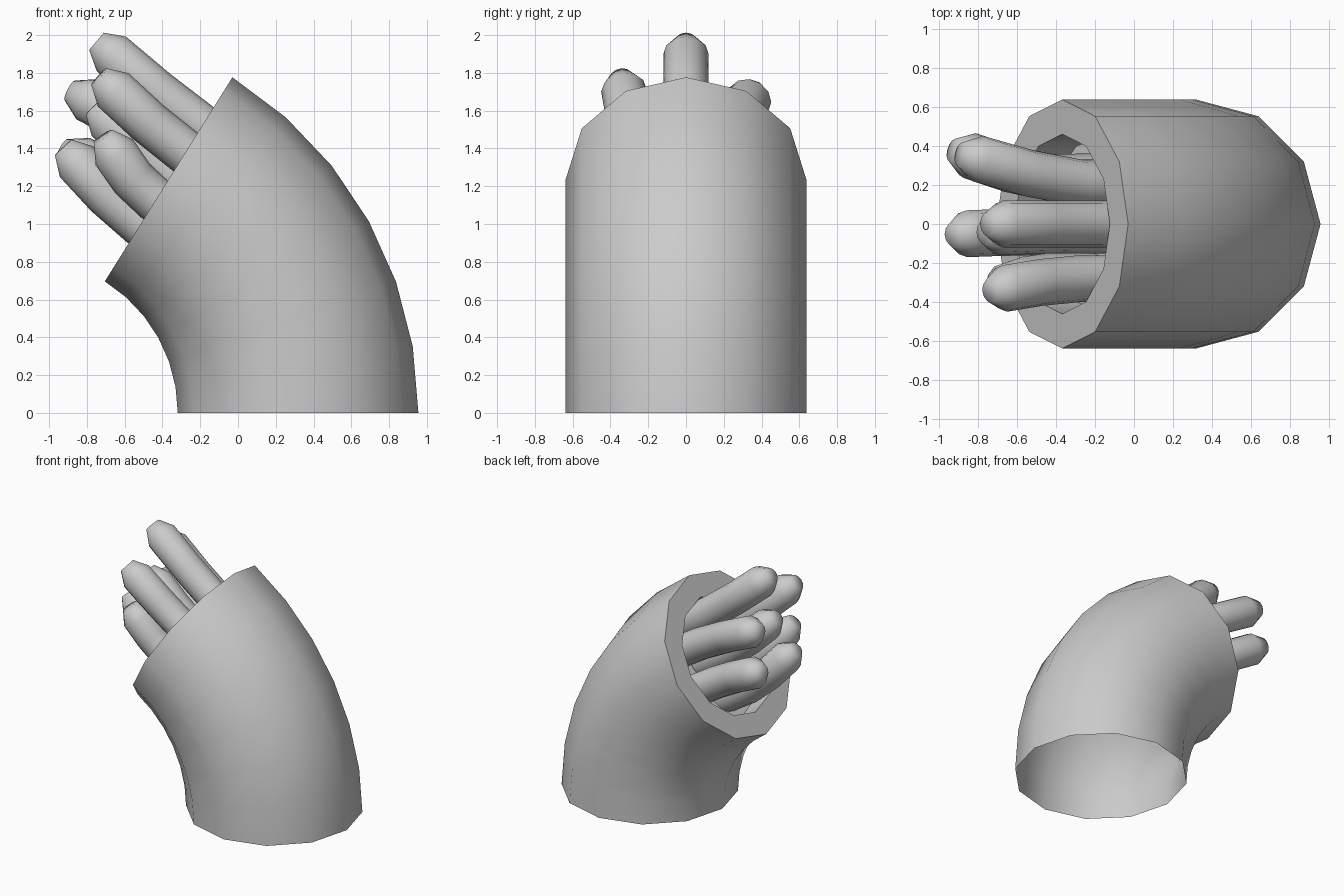
import bpy, bmesh
from math import sin, cos, pi, radians
from mathutils import Vector

cube = bpy.data.objects.get("Cube")
if cube:
    bpy.data.objects.remove(cube)

grey = bpy.data.materials.new("plain grey")
grey.use_nodes = True
colour = (0.6, 0.6, 0.6, 1)
grey.diffuse_color = colour
grey.node_tree.nodes["Principled BSDF"].inputs["Base Color"].default_value = colour

Y = Vector((0, 1, 0))


def loft(name, rings, sides, cap_start, cap_end):
    """Skin circular rings, each given as (centre, axis, radius)."""
    bm = bmesh.new()
    loops = []
    for centre, axis, radius in rings:
        side = Y.cross(axis).normalized()
        up = axis.cross(side).normalized()
        loops.append([bm.verts.new(centre + radius * (side * cos(a) + up * sin(a)))
                      for a in (2 * pi * i / sides for i in range(sides))])
    for lower, upper in zip(loops, loops[1:]):
        for i in range(sides):
            j = (i + 1) % sides
            bm.faces.new((lower[i], lower[j], upper[j], upper[i]))
    if cap_start:
        bm.faces.new(loops[0][::-1])
    if cap_end:
        bm.faces.new(loops[-1])
    mesh = bpy.data.meshes.new(name)
    bm.to_mesh(mesh)
    bm.free()
    mesh.materials.append(grey)
    obj = bpy.data.objects.new(name, mesh)
    bpy.context.collection.objects.link(obj)
    bpy.ops.object.select_all(action="DESELECT")
    obj.select_set(True)
    bpy.context.view_layer.objects.active = obj
    bpy.ops.object.shade_smooth_by_angle(angle=radians(62))
    return obj


# Bent sleeve: a twelve-sided pipe along an arc, open below, recessed at the rim
BEND, STEPS = radians(58), 6
PIVOT, ARC = Vector((-1.14, 0, 0)), 1.458


def arc_ring(angle, radius):
    out = Vector((cos(angle), 0, sin(angle)))
    return PIVOT + ARC * out, Vector((-sin(angle), 0, cos(angle))), radius


sleeve = [arc_ring(BEND * i / STEPS, 0.637) for i in range(STEPS + 1)]
sleeve += [arc_ring(BEND, 0.46), arc_ring(BEND - 0.2, 0.46)]
loft("bent_sleeve", sleeve, 12, False, True)

# Rods: (name, offset up the rim, sideways offset, end of the straight part)
rim_centre, rim_axis, _ = arc_ring(BEND, 0)
rim_up = Vector((cos(BEND), 0, sin(BEND)))
RODS = [
    ("top_rod", 0.33, 0.0, (-0.67, 0.0, 1.90)),
    ("upper_front_rod", 0.17, -0.28, (-0.66, -0.33, 1.71)),
    ("upper_back_rod", 0.17, 0.21, (-0.80, 0.335, 1.66)),
    ("middle_rod", 0.02, -0.03, (-0.69, -0.04, 1.55)),
    ("lower_front_rod", -0.13, -0.27, (-0.655, -0.32, 1.38)),
    ("lower_back_rod", -0.13, 0.24, (-0.84, 0.35, 1.35)),
    ("bottom_rod", -0.28, -0.04, (-0.855, -0.05, 1.33)),
]
R = 0.12
for name, up, side, tip in RODS:
    mouth = rim_centre + rim_up * up + Y * side
    tip = Vector(tip)
    root = mouth - rim_axis * 0.28
    # Gentle bend from the rim direction towards the tip
    lean = (tip - mouth).normalized()
    mid = mouth.lerp(tip, 0.5) + (rim_axis - lean) * 0.06
    end = (tip - mid).normalized()
    rings = [(root, rim_axis, R), (mouth, (rim_axis + lean).normalized(), R),
             (mid, lean, R), (tip, end, R),
             (tip + end * R * sin(pi / 3), end, R * cos(pi / 3))]
    loft(name, rings, 12, True, True)
